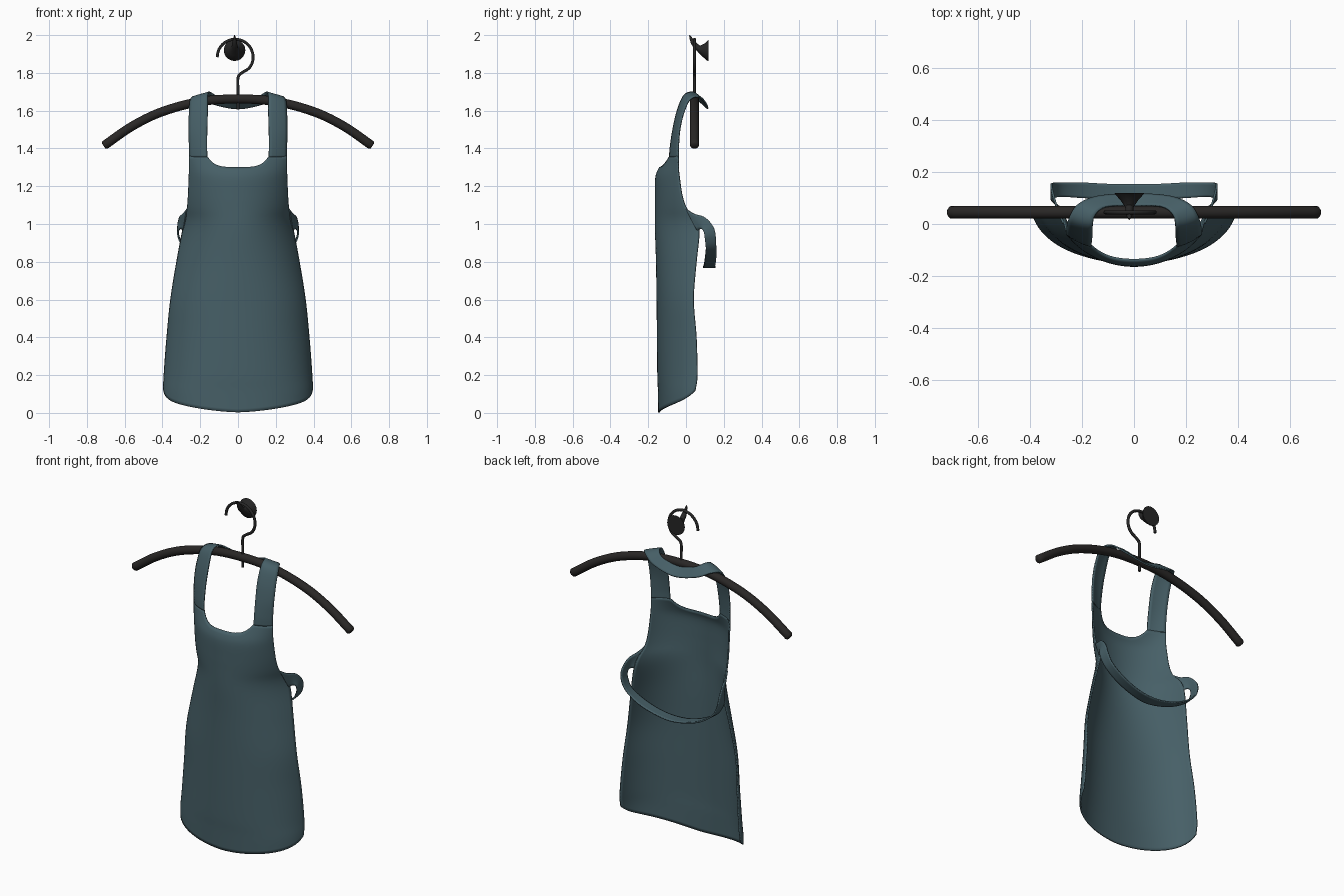
import bpy, math
from mathutils import Vector

if "Cube" in bpy.data.objects:
    bpy.data.objects.remove(bpy.data.objects["Cube"])


def material(name, rgb):
    m = bpy.data.materials.new(name)
    m.diffuse_color = (*rgb, 1)
    m.use_nodes = True
    m.node_tree.nodes["Principled BSDF"].inputs["Base Color"].default_value = m.diffuse_color
    return m


CLOTH = material("slate teal cloth", (0.062, 0.115, 0.135))
BLACK = material("black hanger", (0.022, 0.020, 0.019))
METAL = material("dark metal", (0.019, 0.019, 0.019))


def make(name, verts, faces, mat, thickness=0):
    me = bpy.data.meshes.new(name)
    me.from_pydata([tuple(v) for v in verts], [], faces)
    me.materials.append(mat)
    ob = bpy.data.objects.new(name, me)
    bpy.context.collection.objects.link(ob)
    if thickness:
        mod = ob.modifiers.new("thickness", 'SOLIDIFY')
        mod.thickness = thickness
        mod.offset = 0
    bpy.ops.object.select_all(action='DESELECT')
    ob.select_set(True)
    bpy.context.view_layer.objects.active = ob
    bpy.ops.object.shade_smooth_by_angle(angle=math.radians(50))
    return ob


def spline(pts, n):
    """Catmull-Rom through pts, n steps per span."""
    p = [Vector(q) for q in pts]
    p = [2 * p[0] - p[1]] + p + [2 * p[-1] - p[-2]]
    out = []
    for i in range(1, len(p) - 2):
        a, b, c, d = p[i - 1:i + 3]
        for k in range(n):
            t = k / n
            out.append(0.5 * (2 * b + (c - a) * t + (2 * a - 5 * b + 4 * c - d) * t * t
                              + (3 * b - a - 3 * c + d) * t ** 3))
    return out + [p[-2]]


def grid_faces(rows, cols, wrap=False):
    f = []
    for r in range(rows - 1):
        for c in range(cols if wrap else cols - 1):
            d = (c + 1) % cols
            f.append((r * cols + c, r * cols + d, (r + 1) * cols + d, (r + 1) * cols + c))
    return f


def ribbon(name, half, bulge=0.0, n=6, cols=7):
    """Cloth band from (edge a, edge b) pairs on the right, mirrored to the left."""
    flip = lambda p: (-p[0], p[1], p[2])
    rows = half + [(flip(a), flip(b)) for a, b in half[-2::-1]]
    ea, eb = spline([r[0] for r in rows], n), spline([r[1] for r in rows], n)
    verts = []
    for i, (a, b) in enumerate(zip(ea, eb)):
        j, k = max(i - 1, 0), min(i + 1, len(ea) - 1)
        nor = (b - a).cross(ea[k] - ea[j] + eb[k] - eb[j]).normalized()
        h = bulge * max(0, -nor.y)          # rounded only where it faces the front
        for c in range(cols):
            t = c / (cols - 1)
            verts.append(a.lerp(b, t) + nor * h * 4 * t * (1 - t))
    make(name, verts, grid_faces(len(ea), cols), CLOTH, 0.008)


def tube(name, path, radii, mat, sides=16):
    """Round tube along a path with a radius per point."""
    verts = []
    for i, p in enumerate(path):
        t = (path[min(i + 1, len(path) - 1)] - path[max(i - 1, 0)]).normalized()
        # all tube paths lie in a plane with x or y constant
        u = Vector((0, 1, 0)) if abs(t.y) < 1e-4 else Vector((1, 0, 0))
        v = t.cross(u).normalized()
        for s in range(sides):
            a = 2 * math.pi * s / sides
            verts.append(p + (u * math.cos(a) + v * math.sin(a)) * radii[i])
    faces = grid_faces(len(path), sides, True)
    faces += [tuple(range(sides))[::-1],
              tuple(range((len(path) - 1) * sides, len(path) * sides))]
    make(name, verts, faces, mat)


# Apron body: height, half width, front y, side-edge y
profile = [(0, .385, -.143, .035), (.12, .392, -.145, .05), (.2, .39, -.148, .06),
           (.4, .375, -.15, .055), (.6, .355, -.152, .04), (.8, .323, -.155, .055),
           (.95, .295, -.16, .07), (1.02, .282, -.161, .055), (1.08, .268, -.161, .005),
           (1.15, .262, -.161, -.02), (1.25, .258, -.158, -.035), (1.3, .257, -.138, -.04),
           (1.37, .257, -.1, -.04)]
stations = list(zip(spline([(p[0], p[1], p[2]) for p in profile], 6),
                    spline([(p[0], p[3], 0) for p in profile], 6)))
STRAP_U = 0.55


def section(z):
    for (a, b), (c, d) in zip(stations, stations[1:]):
        if z <= c.x:
            t = (z - a.x) / (c.x - a.x)
            p, q = a.lerp(c, t), b.lerp(d, t)
            return p.y, p.z, q.y
    return profile[-1][1:]


def body_point(u, z):
    """Arc across the body, more wrapped at the hem than at the bib."""
    w, yf, ye = section(z)
    k = min(1, max(0, z - .1))
    T = math.radians(82 - 20 * k)
    t = u * T
    bend = ((1 - math.cos(t)) / (1 - math.cos(T))) ** (1.1 - .1 * k)
    return (w * math.sin(t) / math.sin(T), yf + (ye - yf) * bend, z)


R, C = 70, 49
verts = []
for r in range(R):
    for c in range(C):
        u = 2 * c / (C - 1) - 1
        low = .003 + .085 * abs(u) ** 1.5 + .03 * abs(u) ** 10
        high = 1.30 + .06 * min(1, abs(u) / STRAP_U) ** 4
        verts.append(body_point(u, low + (high - low) * r / (R - 1)))
make("apron_body", verts, grid_faces(R, C), CLOTH, 0.008)

# Neck strap, from the bib over the hanger and round the back
ribbon("neck_strap", [
    (body_point(STRAP_U, 1.355), body_point(1, 1.355)),
    ((.164, -.082, 1.41), (.258, -.04, 1.41)),
    ((.163, -.068, 1.50), (.26, -.033, 1.50)),
    ((.16, -.045, 1.60), (.258, -.012, 1.59)),
    ((.16, -.01, 1.68), (.25, .022, 1.66)),
    ((.15, .035, 1.697), (.218, .073, 1.672)),
    ((.105, .068, 1.675), (.14, .106, 1.637)),
    ((0, .07, 1.652), (0, .116, 1.61))], bulge=0.006)

# Waist tie hanging in a loop behind
ribbon("waist_tie", [
    ((.270, .0, 1.08), (.288, .06, .965)),
    ((.289, .04, 1.055), (.296, .072, .972)),
    ((.308, .10, 1.035), (.31, .085, .972)),
    ((.318, .145, .985), (.318, .095, .955)),
    ((.312, .158, .93), (.312, .10, .92)),
    ((.28, .16, .875), (.28, .105, .87)),
    ((.2, .16, .82), (.2, .10, .82)),
    ((.1, .155, .785), (.1, .095, .785)),
    ((0, .155, .772), (0, .09, .772))])

# Hanger bar
half = [(.705, .045, 1.418), (.56, .045, 1.518), (.4, .045, 1.595), (.2, .045, 1.648)]
bar = spline([(-x, y, z) for x, y, z in half] + [(0, .045, 1.662)] + half[::-1], 6)
bar = [bar[0] + (bar[0] - bar[1]).normalized() * .008] + bar + \
      [bar[-1] + (bar[-1] - bar[-2]).normalized() * .008]
tube("hanger_bar", bar, [.017] + [.024] * (len(bar) - 2) + [.017], BLACK)

# Wire hook
pts = [(0, 1.605), (0, 1.70), (0, 1.775), (.02, 1.80), (.055, 1.822)]
pts += [(-.015 + .095 * math.cos(math.radians(a)), 1.883 + .095 * math.sin(math.radians(a)))
        for a in range(-20, 181, 20)]
hook = spline([(x, .045, z) for x, z in pts], 4)
tube("hanger_hook", hook, [.008] * len(hook), METAL, 10)

# Wall peg: round base plate flaring into an upturned tip (y, z, radius)
peg = [(.120, 1.92, .057), (.115, 1.92, .055), (.09, 1.922, .033), (.066, 1.93, .016),
       (.05, 1.944, .015), (.036, 1.963, .012), (.025, 1.985, .007), (.018, 1.999, .002)]
tube("wall_peg", [Vector((-.018, y, z)) for y, z, r in peg], [p[2] for p in peg], METAL, 20)
